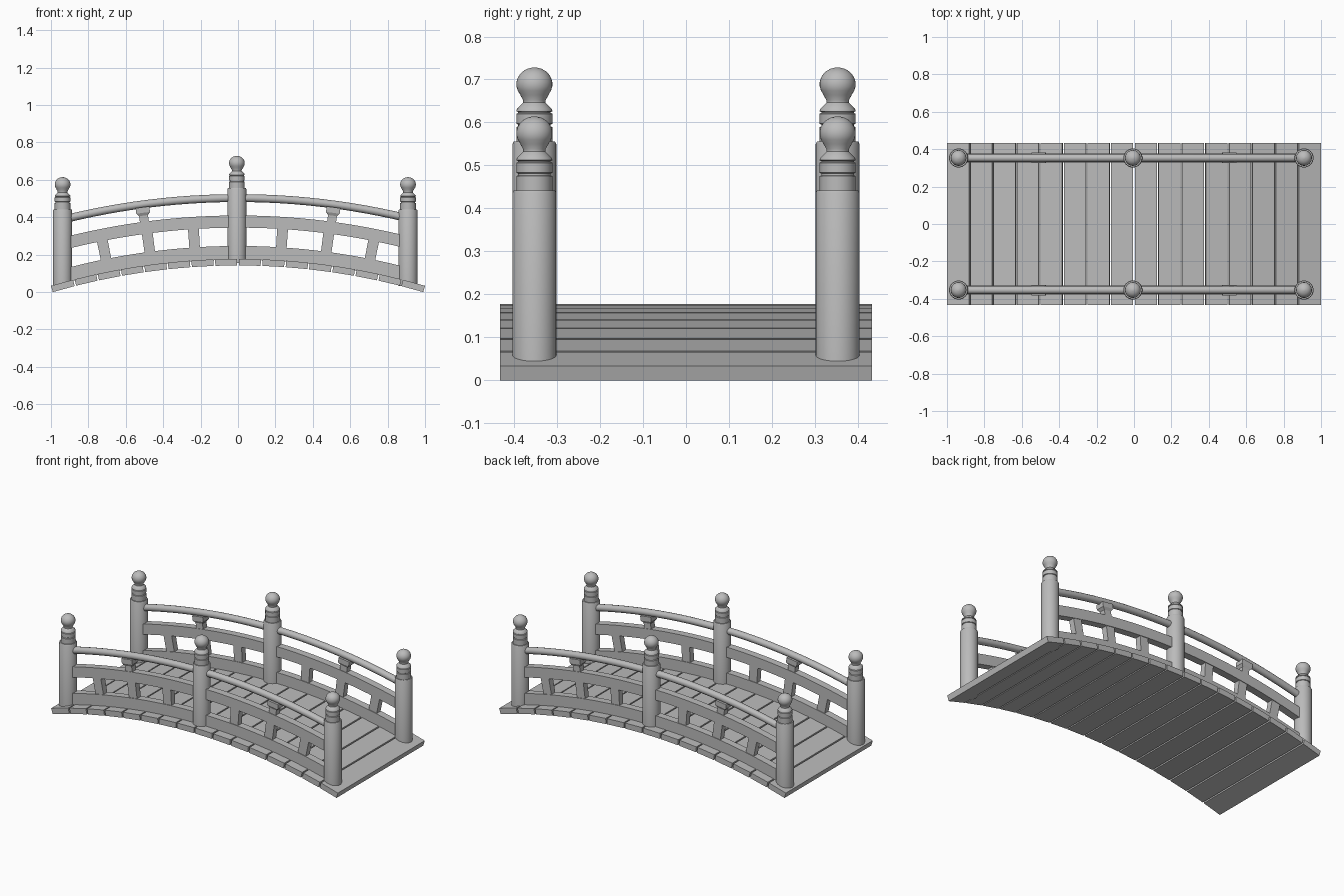
import bpy, bmesh
from math import sin, cos, asin, pi, radians
from mathutils import Matrix, Vector

if "Cube" in bpy.data.objects:
    bpy.data.objects.remove(bpy.data.objects["Cube"])

# One plain grey for the whole bridge
grey = bpy.data.materials.new("plain_grey")
grey.use_nodes = True
grey.diffuse_color = (0.5, 0.5, 0.5, 1)
grey.node_tree.nodes["Principled BSDF"].inputs["Base Color"].default_value = (0.5, 0.5, 0.5, 1)

# Every arched part shares one centre below the bridge
ARC_Z = -3.368
DECK_TOP, DECK_BOTTOM = 3.545, 3.51
DECK_ANGLE = asin(1 / DECK_TOP)
PLANKS = 16
SIDE_Y = 0.353
POSTS = {"left": 0.909, "middle": -0.006, "right": -0.938}


def on_arc(radius, angle, y=0.0):
    return Vector((radius * sin(angle), y, ARC_Z + radius * cos(angle)))


def add_object(name, bm, smooth=False):
    bmesh.ops.recalc_face_normals(bm, faces=bm.faces)
    mesh = bpy.data.meshes.new(name)
    bm.to_mesh(mesh)
    bm.free()
    mesh.materials.append(grey)
    if smooth:
        mesh.shade_smooth()
        mesh.set_sharp_from_angle(angle=radians(35))
    obj = bpy.data.objects.new(name, mesh)
    bpy.context.collection.objects.link(obj)
    return obj


def skin(bm, rings):
    """Join closed rings of points into a capped solid."""
    loops = [[bm.verts.new(p) for p in ring] for ring in rings]
    for a, b in zip(loops, loops[1:]):
        for i in range(len(a)):
            j = (i + 1) % len(a)
            bm.faces.new((a[i], a[j], b[j], b[i]))
    bm.faces.new(loops[0])
    bm.faces.new(loops[-1])


def arc_bar(name, low, high, start, end, y, width, steps=1):
    """Rectangular bar following the bridge arc."""
    rings = []
    for i in range(steps + 1):
        a = start + (end - start) * i / steps
        rings.append([on_arc(r, a, y + s * width / 2)
                      for r, s in ((low, -1), (low, 1), (high, 1), (high, -1))])
    bm = bmesh.new()
    skin(bm, rings)
    return add_object(name, bm)


def bracket(name, angle, y):
    """Stem widening into a bearing block under the handrail."""
    levels = ((3.77, 0.024, 0.020), (3.81, 0.024, 0.020),
              (3.825, 0.037, 0.028), (3.855, 0.037, 0.028))
    bm = bmesh.new()
    skin(bm, [[(sx * hx, sy * hy, r) for sx, sy in ((-1, -1), (1, -1), (1, 1), (-1, 1))]
              for r, hx, hy in levels])
    bm.transform(Matrix.Translation((0, y, ARC_Z)) @ Matrix.Rotation(angle, 4, "Y"))
    return add_object(name, bm)


def post(name, x, y, bottom, shoulder):
    """Round post with collars and a bulb finial, heights from the shoulder."""
    profile = [(0.051, bottom - shoulder), (0.051, -0.004), (0.048, 0.002),
               (0.042, 0.002), (0.042, 0.035), (0.038, 0.037), (0.038, 0.041),
               (0.042, 0.043), (0.042, 0.066), (0.038, 0.068), (0.038, 0.070),
               (0.042, 0.072), (0.041, 0.077), (0.031, 0.087),
               (0.026, 0.092), (0.026, 0.098), (0.032, 0.108)]
    # Bulb
    for i in range(9):
        a = radians(-38 + 15 * i)
        profile.append((0.042 * cos(a), 0.135 + 0.039 * sin(a)))
    profile.append((0.004, 0.174))
    sides = 32
    bm = bmesh.new()
    skin(bm, [[(x + r * cos(2 * pi * k / sides), y + r * sin(2 * pi * k / sides), shoulder + z)
               for k in range(sides)] for r, z in profile])
    return add_object(name, bm, smooth=True)


def handrail(name, start, end, y):
    curve = bpy.data.curves.new(name, "CURVE")
    curve.dimensions = "3D"
    curve.bevel_depth = 0.021
    curve.bevel_resolution = 4
    curve.use_fill_caps = True
    steps = 24
    spline = curve.splines.new("POLY")
    spline.points.add(steps)
    for i, p in enumerate(spline.points):
        p.co = (*on_arc(3.87, start + (end - start) * i / steps, y), 1)
    spline.use_smooth = True
    curve.materials.append(grey)
    obj = bpy.data.objects.new(name, curve)
    bpy.context.collection.objects.link(obj)


# Deck planks with narrow gaps
step = 2 * DECK_ANGLE / PLANKS
for i in range(PLANKS):
    a = -DECK_ANGLE + i * step
    start = a + (0.0012 if i else 0)
    end = a + step - (0.0012 if i < PLANKS - 1 else 0)
    arc_bar(f"deck_plank_{i + 1}", DECK_BOTTOM, DECK_TOP, start, end, 0, 0.866)

# The two railings
for side, y in (("front", -SIDE_Y), ("back", SIDE_Y)):
    for where, x in POSTS.items():
        middle = where == "middle"
        post(f"{side}_{where}_post", x, y, 0.155 if middle else 0.032,
             0.554 if middle else 0.44)

    def span(radius):
        return asin(POSTS["right"] / radius), asin(POSTS["left"] / radius)

    arc_bar(f"{side}_lower_beam", 3.54, 3.614, *span(3.58), y, 0.046, 32)
    arc_bar(f"{side}_middle_beam", 3.712, 3.777, *span(3.74), y, 0.046, 32)
    handrail(f"{side}_handrail", *span(3.87), y)

    for sign, half in ((-1, "right"), (1, "left")):
        bracket(f"{side}_{half}_bracket", sign * asin(0.505 / 3.81), y)
        # Leaning balusters between the beams
        for n, x in enumerate((0.235, 0.478, 0.715)):
            a = sign * asin(x / 3.66)
            arc_bar(f"{side}_{half}_baluster_{n + 1}", 3.605, 3.72,
                    a - 0.0078, a + 0.0078, y, 0.038)
